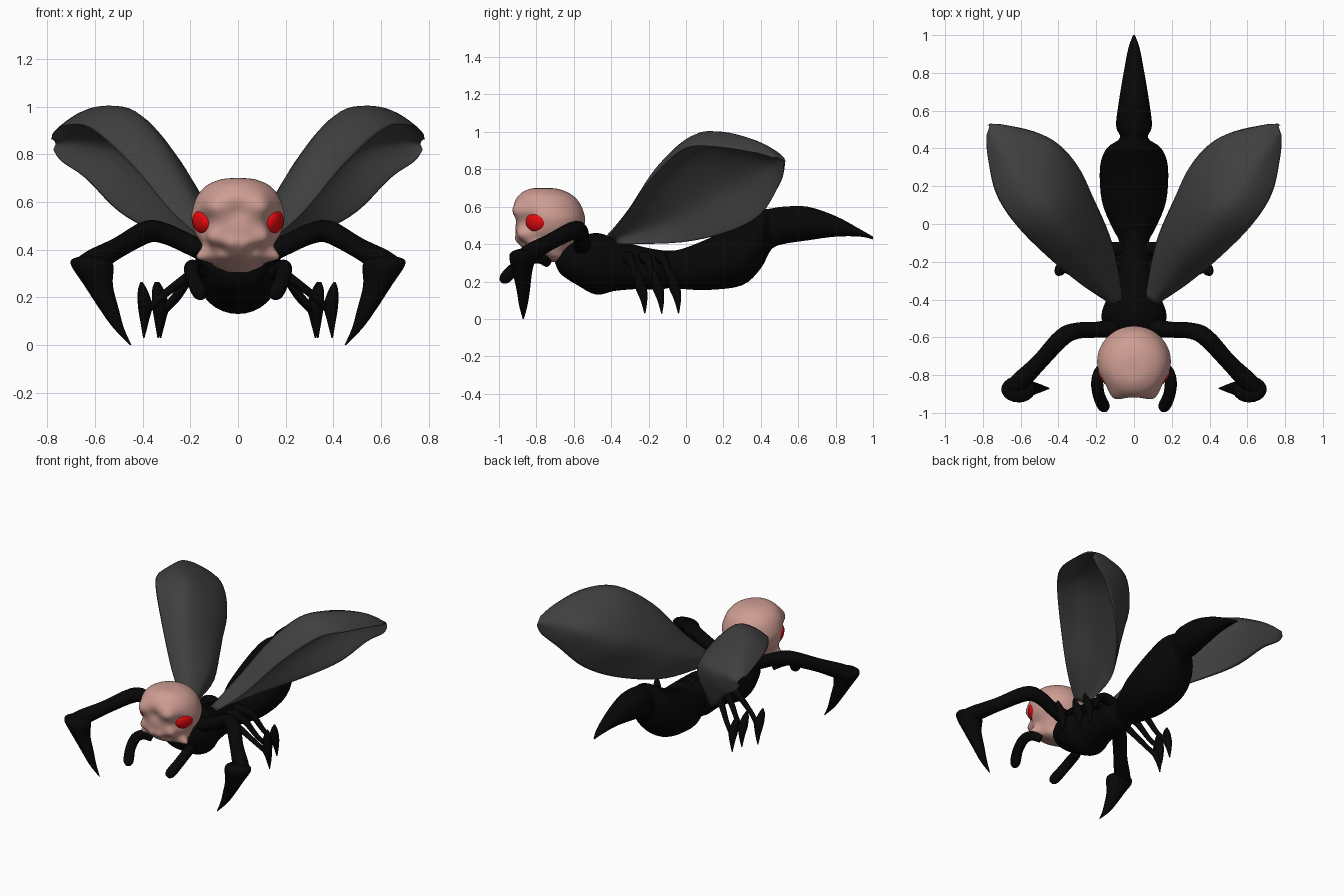
import bpy, bmesh, math
from mathutils import Vector

cube = bpy.data.objects.get("Cube")
if cube:
    bpy.data.objects.remove(cube, do_unlink=True)


def material(name, r, g, b):
    mat = bpy.data.materials.new(name)
    mat.use_nodes = True
    mat.diffuse_color = (r, g, b, 1)
    shader = mat.node_tree.nodes["Principled BSDF"]
    shader.inputs["Base Color"].default_value = (r, g, b, 1)
    shader.inputs["Roughness"].default_value = 0.6
    return mat


BLACK = material("shell black", .002, .002, .002)
GREY = material("wing grey", .05, .05, .05)
FLESH = material("pale flesh", .61, .335, .29)
RED = material("eye red", .8, .003, .005)
X, Y, Z = Vector((1, 0, 0)), Vector((0, 1, 0)), Vector((0, 0, 1))
SIDES = (("left", 1), ("right", -1))


def spline(rows, steps, closed=False):
    """Smooth curve through rows of numbers of any width."""
    out = []
    count = len(rows)
    for i in range(count if closed else count - 1):
        near = range(i - 1, i + 3)
        p, q, r, s = (rows[k % count if closed else min(max(k, 0), count - 1)] for k in near)
        for j in range(steps):
            t = j / steps
            out.append([b + t / 2 * (c - a + t * (2*a - 5*b + 4*c - d + t * (3*(b - c) + d - a)))
                        for a, b, c, d in zip(p, q, r, s)])
    return out if closed else out + [list(rows[-1])]


def make_object(name, rings, mat, side=1):
    """Skin closed rings, cap the ends, mirror if needed and smooth."""
    bm = bmesh.new()
    rings = [[bm.verts.new((p[0] * side, p[1], p[2])) for p in ring] for ring in rings]
    for a, b in zip(rings, rings[1:]):
        for i in range(len(a)):
            bm.faces.new((a[i - 1], a[i], b[i], b[i - 1]))
    bm.faces.new(rings[0])
    bm.faces.new(rings[-1])
    bmesh.ops.recalc_face_normals(bm, faces=bm.faces)
    for f in bm.faces:
        f.smooth = True
    mesh = bpy.data.meshes.new(name)
    bm.to_mesh(mesh)
    bm.free()
    mesh.materials.append(mat)
    obj = bpy.data.objects.new(name, mesh)
    bpy.context.collection.objects.link(obj)


def loft(rows, axis=None, ref=X, steps=4, sides=20):
    """Ellipse rings along rows of x, y, z, radius, second radius."""
    rows = spline(rows, steps)
    centres = [Vector(r[:3]) for r in rows]
    rings = []
    for i, (c, row) in enumerate(zip(centres, rows)):
        t = axis or (centres[min(i + 1, len(rows) - 1)] - centres[max(i - 1, 0)]).normalized()
        u = (ref - t * ref.dot(t)).normalized()
        w = t.cross(u)
        ru, rw = max(row[3], .002), max(row[-1], .002)
        angles = [math.tau * k / sides for k in range(sides)]
        rings.append([c + u * ru * math.cos(a) + w * rw * math.sin(a) for a in angles])
    return rings


# Body: station, top, bottom, half width
body = [(-.7, .36, .3, .03), (-.67, .39, .24, .1), (-.58, .43, .18, .15),
        (-.48, .46, .13, .172), (-.38, .43, .15, .14), (-.25, .39, .16, .11),
        (-.15, .37, .155, .105), (-.09, .365, .165, .08), (-.02, .375, .16, .115),
        (.12, .43, .155, .17), (.3, .52, .18, .18), (.4, .58, .27, .145),
        (.455, .59, .37, .075), (.52, .6, .4, .095), (.65, .6, .42, .08),
        (.8, .55, .44, .055), (.93, .48, .44, .03), (1, .44, .425, .005)]
make_object("body", loft([(0, y, (a + b) / 2, w, (a - b) / 2) for y, a, b, w in body],
                         axis=Y, sides=32), BLACK)

# Head: height, front, back, half width
head = [(.7, -.8, -.73, .025), (.694, -.84, -.68, .075), (.67, -.885, -.62, .13),
        (.63, -.915, -.575, .168), (.58, -.925, -.55, .188), (.53, -.915, -.54, .195),
        (.47, -.91, -.55, .18), (.42, -.9, -.58, .15), (.37, -.86, -.62, .13),
        (.33, -.78, -.63, .1), (.305, -.72, -.66, .04)]
rings = loft([(0, (f + b) / 2, z, w, (b - f) / 2) for z, f, b, w in head],
             axis=Z, sides=64)
# Brows, brow dip, eye sockets, cheeks, snout and jaw prongs
bumps = [((.1, -.9, .58), .05, (.01, -.025, 0)), ((0, -.93, .56), .04, (0, .02, 0)),
         ((.16, -.85, .51), .045, (-.015, .025, 0)), ((.1, -.88, .45), .04, (.02, -.02, 0)),
         ((.03, -.9, .42), .03, (0, -.015, 0)), ((.13, -.79, .37), .035, (.055, -.02, -.01)),
         ((.07, -.87, .4), .025, (-.005, .02, 0))]
for ring in rings:
    for p in ring:
        here = Vector((abs(p.x), p.y, p.z))
        move = Vector()
        for centre, radius, push in bumps:
            move += Vector(push) * math.exp(-((here - Vector(centre)).length / radius) ** 2)
        move.x *= 0 if abs(p.x) < .001 else math.copysign(1, p.x)
        p += move
make_object("head", rings, FLESH)

# Wing sections: leading edge, upper bulge, inner bulge, trailing edge
wing = [(.13, -.42, .43, .1, -.42, .45, .06, -.39, .43, .08, -.36, .4),
        (.28, -.32, .56, .19, -.26, .62, .11, -.13, .54, .17, -.02, .41),
        (.45, -.18, .76, .31, -.1, .84, .2, .1, .66, .34, .24, .47),
        (.62, -.01, .91, .43, .07, .98, .3, .31, .75, .5, .4, .56),
        (.73, .16, .92, .57, .2, 1, .44, .44, .85, .64, .49, .7),
        (.775, .36, .89, .69, .38, .95, .65, .51, .87, .74, .52, .77),
        (.782, .47, .86, .775, .48, .87, .76, .53, .85, .775, .52, .82)]


def wing_ring(row):
    """Closed section with a hollow underside between its two rims."""
    lead, upper, inner, trail = (Vector(row[k:k + 3]) for k in range(0, 12, 3))
    hollow = [p.lerp(lead.lerp(trail, f), .33) for p, f in ((inner, .67), (upper, .33))]
    return spline([lead, upper, inner, trail] + hollow, 6, closed=True)


# Front limb parts
upper_arm = [(.1, -.55, .38, .05), (.2, -.56, .42, .042), (.3, -.565, .465, .043),
             (.38, -.6, .475, .047), (.5, -.73, .41, .043), (.6, -.83, .355, .05),
             (.65, -.87, .335, .04)]
arm_claw = [(.63, -.875, .375, .015, .015), (.62, -.875, .36, .075, .055),
            (.61, -.875, .33, .088, .07), (.585, -.875, .25, .06, .052),
            (.54, -.87, .15, .04, .035), (.5, -.87, .07, .022, .022),
            (.45, -.87, 0, .003, .003)]
mandible = [(.14, -.74, .3, .025), (.18, -.78, .325, .03), (.195, -.84, .32, .032),
            (.185, -.91, .275, .032), (.16, -.965, .22, .032), (.15, -.985, .2, .015)]

for label, side in SIDES:
    make_object(label + "_wing", [wing_ring(r) for r in spline(wing, 5)], GREY, side)
    make_object(label + "_upper_arm", loft(upper_arm, ref=Z), BLACK, side)
    make_object(label + "_arm_claw", loft(arm_claw, axis=Z), BLACK, side)
    make_object(label + "_mandible", loft(mandible, ref=X), BLACK, side)

    # Three thin rear legs with pointed feet
    for i, x in enumerate((.395, .335, .325)):
        y = -.31 + .09 * i
        leg = [(.05, y, .31, .035), (.12, y, .33, .034), (.19, y + .02, .3, .022),
               (x - .07, y + .05, .2, .016), (x - .01, y + .08, .14, .016)]
        foot = [(x + .01, y + .05, .265, .004), (x + .005, y + .055, .23, .02),
                (x - .005, y + .07, .165, .03), (x - .003, y + .085, .1, .018),
                (x, y + .09, .03, .003)]
        make_object(f"{label}_leg_{i + 1}", loft(leg, ref=Y, sides=12), BLACK, side)
        make_object(f"{label}_foot_{i + 1}", loft(foot, axis=Z, sides=12), BLACK, side)

    # Slanted oval eye
    bpy.ops.mesh.primitive_uv_sphere_add(
        segments=24, ring_count=16, radius=1, location=(side * .15, -.8, .515),
        rotation=(0, side * .25, side * -.5))
    eye = bpy.context.object
    eye.name = label + "_eye"
    eye.scale = (.032, .062, .053)
    eye.data.materials.append(RED)
    bpy.ops.object.shade_smooth()
